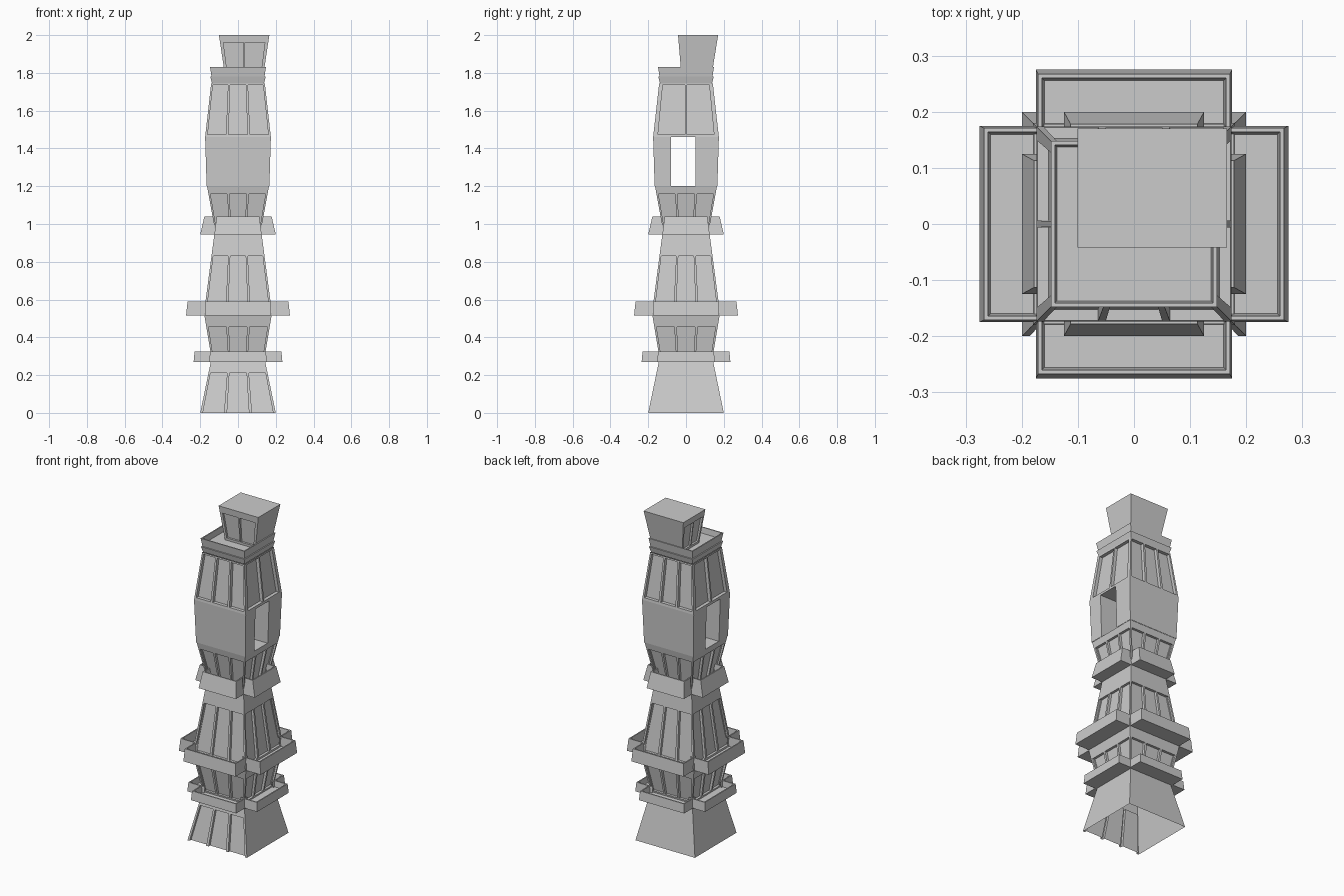
import bpy, bmesh
from mathutils import Vector

if "Cube" in bpy.data.objects:
    bpy.data.objects.remove(bpy.data.objects["Cube"])

THREE = [(-.93, -.37), (-.29, .29), (.37, .93)]
TWO = [(-.86, -.035), (.035, .86)]


def finish(bm, name, fix_normals=False):
    bmesh.ops.remove_doubles(bm, verts=bm.verts, dist=1e-5)
    if fix_normals:
        bmesh.ops.recalc_face_normals(bm, faces=bm.faces)
    me = bpy.data.meshes.new(name)
    bm.to_mesh(me)
    bm.free()
    ob = bpy.data.objects.new(name, me)
    bpy.context.collection.objects.link(ob)
    return ob


def quad(bm, *pts):
    bm.faces.new([bm.verts.new(p) for p in pts])


def rect(r, z):
    """Corners of a rectangle (x0, x1, y0, y1) or a centred square of half width r."""
    x0, x1, y0, y1 = r if isinstance(r, tuple) else (-r, r, -r, r)
    return [Vector(p) for p in ((x0, y0, z), (x1, y0, z), (x1, y1, z), (x0, y1, z))]


def wall(bm, bl, br, tr, tl, cols, v0, v1, depth):
    """Sloped wall with a row of recessed panels."""
    def P(u, v):
        s = (u + 1) / 2
        return bl.lerp(br, s).lerp(tl.lerp(tr, s), v)
    if not cols:
        quad(bm, bl, br, tr, tl)
        return
    n = (br - bl).cross(Vector((0, 0, 1))).normalized()
    off = -n * depth
    us = [-1] + [u for c in cols for u in c] + [1]
    vs = sorted({0, v0, v1, 1})
    for a, b in zip(us, us[1:]):
        for c, d in zip(vs, vs[1:]):
            p = [P(a, c), P(b, c), P(b, d), P(a, d)]
            if (a, b) in cols and c == v0:
                q = [x + off for x in p]
                quad(bm, *q)
                for i in range(4):
                    if i == 0 and v0 == 0:
                        continue          # recess runs out of the bottom edge
                    j = (i + 1) % 4
                    quad(bm, p[i], p[j], q[j], q[i])
            else:
                quad(bm, *p)


def section(name, z0, r0, z1, r1, sides, pz0=0, pz1=0, depth=.015, bottom=False, top=False):
    """Four-sided storey; sides lists the panel layout for front, right, back, left."""
    bm = bmesh.new()
    lo, hi = rect(r0, z0), rect(r1, z1)
    for i, cols in enumerate(sides):
        j = (i + 1) % 4
        wall(bm, lo[i], lo[j], hi[j], hi[i], cols,
             (pz0 - z0) / (z1 - z0), (pz1 - z0) / (z1 - z0), depth)
    if bottom:
        quad(bm, *reversed(lo))
    if top:
        quad(bm, *hi)
    return finish(bm, name)


def loft(bm, rings):
    for a, b in zip(rings, rings[1:]):
        for i in range(4):
            j = (i + 1) % 4
            quad(bm, a[i], a[j], b[j], b[i])


def balconies(name, z0, z1, floor, inner, out0, out1, w0, w1, rim=.007):
    """Four flared trays, one per side."""
    for k, side in enumerate(("front", "right", "back", "left")):
        bm = bmesh.new()
        lo = rect((-w0, w0, -out0, -inner), z0)
        hi = rect((-w1, w1, -out1, -inner), z1)
        rim_in = rect((-w1 + rim, w1 - rim, -out1 + rim, -inner), z1)
        fl = rect((-w1 + 1.6 * rim, w1 - 1.6 * rim, -out1 + 1.6 * rim, -inner), floor)
        for i in (3, 0, 1):               # left, outer and right faces, open to the tower
            j = (i + 1) % 4
            i0, j0 = i, j
            if i == 1 or i == 3 or i == 0:
                quad(bm, lo[i0], lo[j0], hi[j0], hi[i0])
                quad(bm, hi[i0], hi[j0], rim_in[j0], rim_in[i0])
                quad(bm, rim_in[i0], rim_in[j0], fl[j0], fl[i0])
        quad(bm, *fl)
        quad(bm, *reversed(lo))
        ob = finish(bm, f"{name}_{side}")
        ob.rotation_euler.z = k * 1.5707963


none, all3 = [[]] * 4, [THREE] * 4

# Tower storeys, bottom to top
section("base", 0, .2, .29, .14, [THREE, [], [], []], 0, .21, .015)
section("lower_storey", .29, .14, .53, .18, all3, .30, .455)
section("middle_storey", .53, .18, .97, .122, all3, .545, .83)
section("upper_storey", .97, .122, 1.2, .164, all3, .99, 1.16, top=True)
section("lantern_storey", 1.46, .174, 1.745, .142, [THREE, TWO, THREE, TWO],
        1.475, 1.735, .02, bottom=True)

# Open room: solid front and back parts with a passage between
section("room_front", 1.2, (-.166, .166, -.166, -.08), 1.46, (-.174, .174, -.174, -.08), none)
section("room_back", 1.2, (-.166, .166, .05, .166), 1.46, (-.174, .174, .05, .174), none)

# Balcony trays
balconies("low_balcony", .27, .325, .29, .12, .235, .23, .152, .148)
balconies("main_balcony", .515, .59, .535, .15, .275, .267, .175, .171)
balconies("high_balcony", .945, 1.04, .97, .10, .2, .178, .125, .113)

# Stepped cornice with a sunken roof
bm = bmesh.new()
rings = [rect(r, z) for z, r in ((1.745, .138), (1.78, .147), (1.78, .14),
                                 (1.83, .148), (1.83, .141), (1.795, .137))]
loft(bm, rings)
quad(bm, *rings[-1])
finish(bm, "cornice")

# Off-centre turret on the roof, panels on front and left
section("turret", 1.795, (-.07, .135, -.025, .137), 2.0, (-.101, .166, -.042, .17),
        [TWO, [], [], TWO], 1.81, 1.96, .012, top=True)
